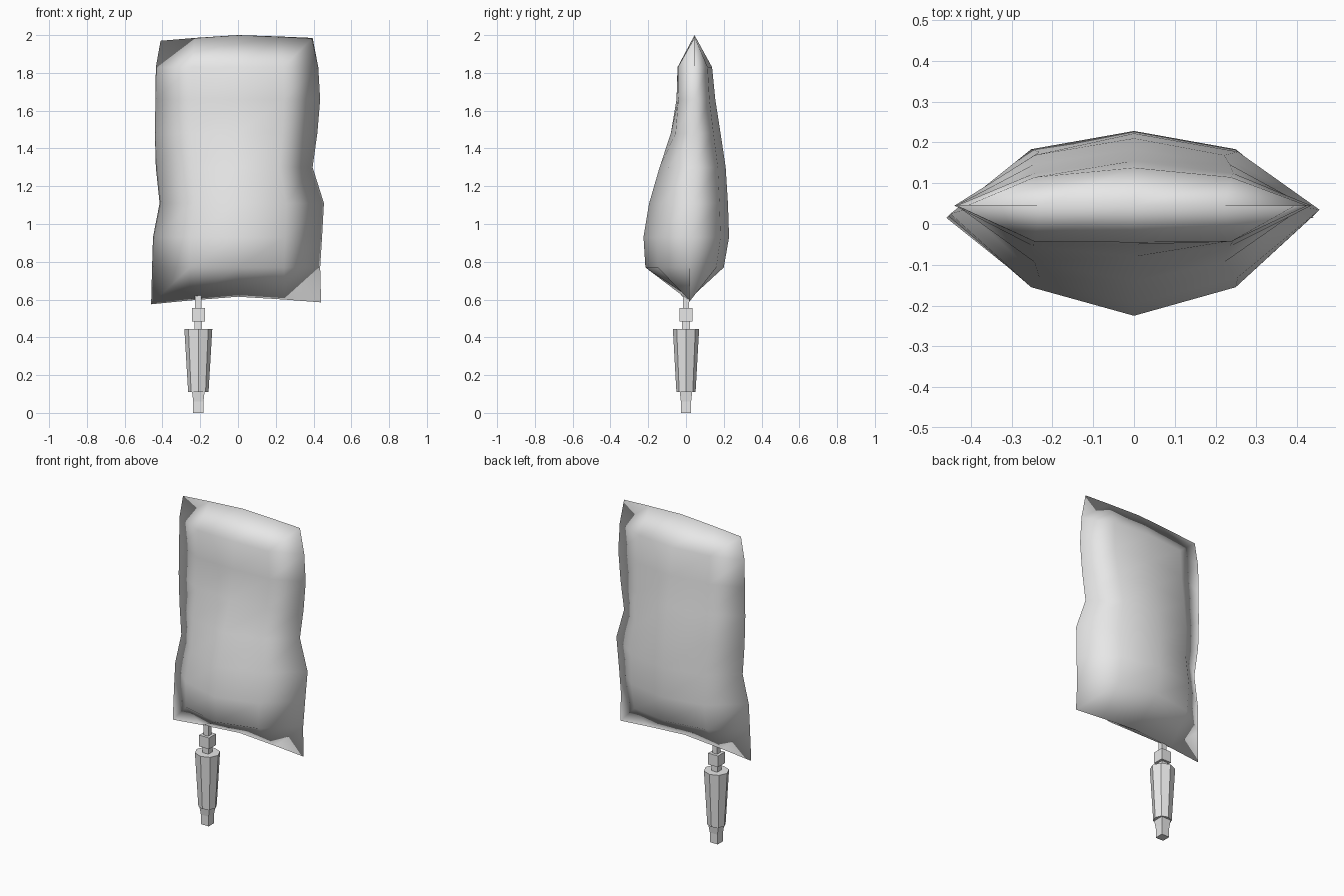
import bpy
import bmesh
from math import pi, cos, sin

cube = bpy.data.objects.get("Cube")
if cube:
    bpy.data.objects.remove(cube)

# Single pale grey material
grey = bpy.data.materials.new("pale_grey")
grey.use_nodes = True
grey.diffuse_color = (0.8, 0.8, 0.8, 1)
grey.node_tree.nodes["Principled BSDF"].inputs["Base Color"].default_value = (0.8, 0.8, 0.8, 1)


def loft(name, rings, smooth):
    """Skin a stack of closed rings, cap both ends and weld the seams."""
    bm = bmesh.new()
    loops = [[bm.verts.new(p) for p in ring] for ring in rings]
    for low, high in zip(loops, loops[1:]):
        for i in range(len(low)):
            j = (i + 1) % len(low)
            bm.faces.new((low[i], low[j], high[j], high[i]))
    if not smooth:
        bm.faces.new(list(reversed(loops[0])))
        bm.faces.new(loops[-1])
    bmesh.ops.remove_doubles(bm, verts=bm.verts, dist=0.0005)
    bmesh.ops.recalc_face_normals(bm, faces=bm.faces)
    for face in bm.faces:
        face.smooth = smooth
    mesh = bpy.data.meshes.new(name)
    bm.to_mesh(mesh)
    bm.free()
    mesh.materials.append(grey)
    obj = bpy.data.objects.new(name, mesh)
    bpy.context.collection.objects.link(obj)
    return obj


def bag_ring(z, left, right, seam, front, back, front_full, back_full, z_left=None, z_right=None):
    """Pillow cross-section: side seams, quarter points and centre line."""
    z_left = z if z_left is None else z_left
    z_right = z if z_right is None else z_right
    zl, zr = (z + z_left) / 2, (z + z_right) / 2
    fq = seam + (front - seam) * front_full
    bq = seam + (back - seam) * back_full
    ql, qr = left * 0.56, right * 0.56
    return [(left, seam, z_left), (ql, fq, zl), (0, front, z), (qr, fq, zr),
            (right, seam, z_right), (qr, bq, zr), (0, back, z), (ql, bq, zl)]


# Fluid bag: height, left, right, seam, front, back, fullness front and back
loft("fluid_bag", [
    bag_ring(0.615, -0.46, 0.44, 0.015, 0.015, 0.015, 1, 1, 0.575, 0.585),
    bag_ring(0.77, -0.455, 0.435, 0.02, -0.215, 0.2, 0.72, 0.78),
    bag_ring(0.93, -0.45, 0.445, 0.025, -0.225, 0.228, 0.72, 0.78),
    bag_ring(1.11, -0.415, 0.455, 0.035, -0.195, 0.222, 0.72, 0.76),
    bag_ring(1.3, -0.435, 0.395, 0.045, -0.14, 0.21, 0.75, 0.75),
    bag_ring(1.48, -0.44, 0.42, 0.045, -0.08, 0.183, 0.8, 0.73),
    bag_ring(1.66, -0.437, 0.435, 0.045, -0.05, 0.155, 0.9, 0.72),
    bag_ring(1.83, -0.435, 0.425, 0.045, -0.045, 0.138, 0.98, 0.75),
    bag_ring(2.0, -0.41, 0.395, 0.045, 0.045, 0.045, 1, 1, 1.97, 1.985),
], True)

# Drip line hanging below the bag
LINE_X = -0.21


def post(name, sides, low, high, r_low, r_high, depth=1):
    """Tapered prism; four-sided ones are sized by their half width."""
    grow = 1 / cos(pi / sides) if sides == 4 else 1
    turn = pi / sides if sides == 4 else 0
    rings = [[(LINE_X + r * grow * cos(turn + 2 * pi * i / sides),
               r * grow * depth * sin(turn + 2 * pi * i / sides), z)
              for i in range(sides)] for z, r in ((low, r_low), (high, r_high))]
    return loft(name, rings, False)


post("outlet_block", 4, 0, 0.06, 0.027, 0.027)
post("outlet_collar", 4, 0.06, 0.11, 0.027, 0.033)
post("drip_chamber", 8, 0.11, 0.445, 0.054, 0.074, 0.94)
post("chamber_neck", 4, 0.445, 0.485, 0.02, 0.02)
post("connector_block", 4, 0.485, 0.555, 0.034, 0.034)
post("bag_spout", 4, 0.555, 0.63, 0.017, 0.017)
